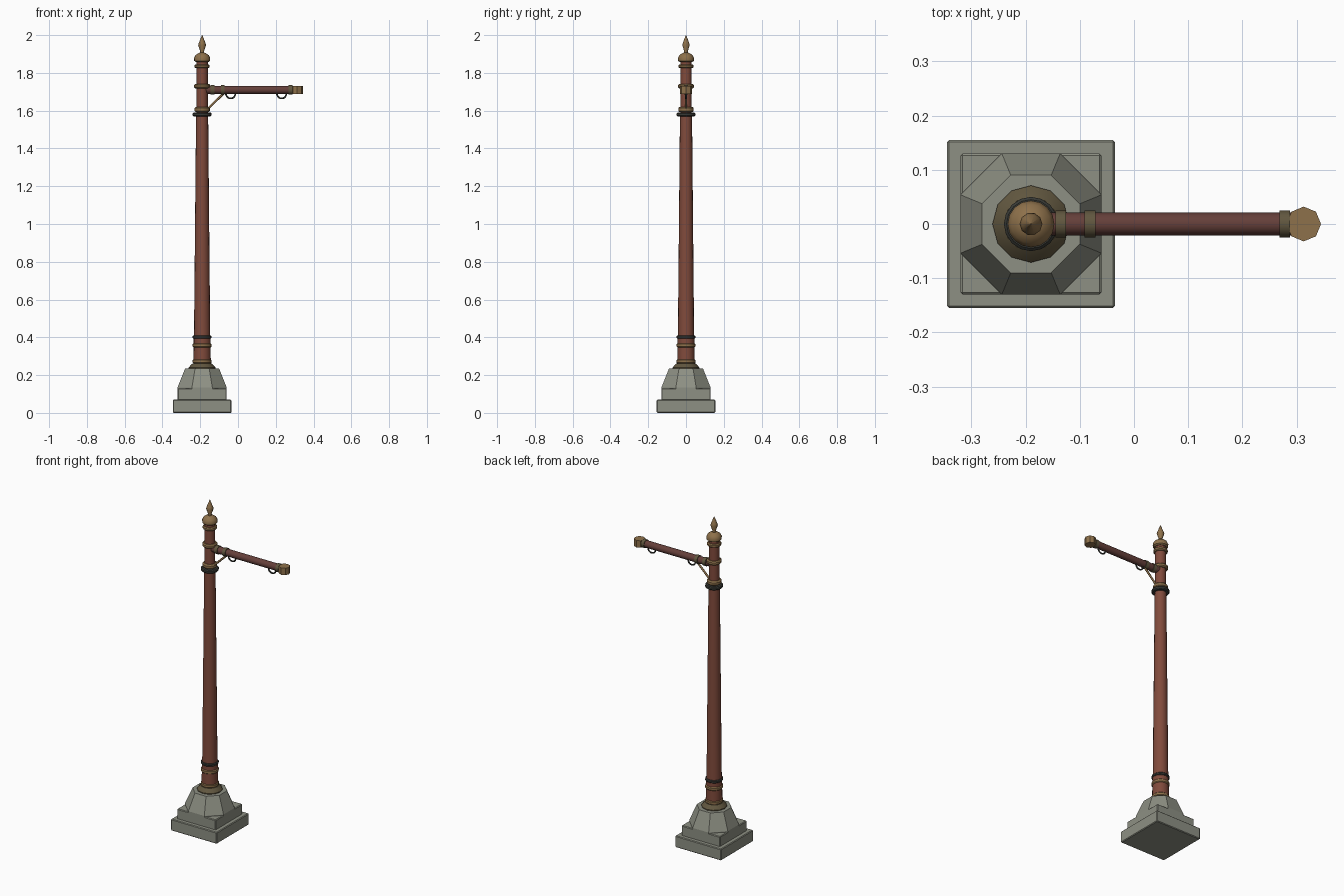
import bpy, bmesh, math
from mathutils import Vector

cube = bpy.data.objects.get("Cube")
if cube:
    bpy.data.objects.remove(cube, do_unlink=True)

POLE_X = -0.19
ARM_Z = 1.71


def material(name, rgb):
    m = bpy.data.materials.new(name)
    m.use_nodes = True
    m.diffuse_color = (*rgb, 1)
    m.node_tree.nodes["Principled BSDF"].inputs["Base Color"].default_value = (*rgb, 1)
    return m


stone = material("grey stone", (0.27, 0.28, 0.23))
red = material("red paint", (0.22, 0.07, 0.045))
dark_red = material("dark red paint", (0.13, 0.05, 0.042))
bronze = material("bronze", (0.27, 0.165, 0.07))
dull_bronze = material("dull bronze", (0.12, 0.095, 0.05))
iron = material("dark iron", (0.04, 0.042, 0.036))


def finish(bm, name, mat, smooth=True):
    bmesh.ops.recalc_face_normals(bm, faces=bm.faces)
    me = bpy.data.meshes.new(name)
    bm.to_mesh(me)
    bm.free()
    me.materials.append(mat)
    ob = bpy.data.objects.new(name, me)
    bpy.context.collection.objects.link(ob)
    if smooth:
        bpy.ops.object.select_all(action="DESELECT")
        ob.select_set(True)
        bpy.context.view_layer.objects.active = ob
        bpy.ops.object.shade_smooth_by_angle(angle=math.radians(35))
    return ob


def lathe(name, profile, mat, sides=16, turn=0.0, origin=(POLE_X, 0, 0), axis="Z", smooth=True):
    """Closed solid turned from (radius, height) points."""
    bm = bmesh.new()
    rings = []
    for r, h in profile:
        ring = []
        for i in range(sides):
            a = turn + math.tau * i / sides
            u, v = r * math.cos(a), r * math.sin(a)
            p = (u, v, h) if axis == "Z" else (h, u, v)
            ring.append(bm.verts.new(Vector(p) + Vector(origin)))
        rings.append(ring)
    for low, high in zip(rings, rings[1:]):
        for i in range(sides):
            j = (i + 1) % sides
            bm.faces.new((low[i], low[j], high[j], high[i]))
    bm.faces.new(rings[0])
    bm.faces.new(rings[-1])
    return finish(bm, name, mat, smooth)


def block(name, half, z0, z1, mat):
    bm = bmesh.new()
    bmesh.ops.create_cube(bm, size=1)
    for v in bm.verts:
        v.co = (POLE_X + v.co.x * 2 * half, v.co.y * 2 * half, z0 + (v.co.z + 0.5) * (z1 - z0))
    bmesh.ops.bevel(bm, geom=bm.edges[:], offset=0.004, segments=1, affect="EDGES")
    return finish(bm, name, mat, False)


def band(name, r, z0, z1, mat):
    """Ring with chamfered edges around the pole."""
    c = (z1 - z0) * 0.25
    return lathe(name, [(r - c, z0), (r, z0 + c), (r, z1 - c), (r - c, z1)], mat)


# Stone footing
block("plinth", 0.155, 0, 0.07, stone)
block("plinth_step", 0.13, 0.066, 0.13, stone)
k = 1 / math.cos(math.pi / 8)
lathe("stone_pedestal", [(0.13 * k, 0.125), (0.13 * k, 0.135), (0.09 * k, 0.235)],
      stone, 8, math.pi / 8, smooth=False)

# Pole
lathe("foot_flange", [(0.071, 0.233), (0.071, 0.24), (0.06, 0.253), (0.05, 0.262)], dull_bronze, 12)
lathe("lower_shaft", [(0.046, 0.25), (0.045, 0.40)], red)
lathe("main_shaft", [(0.043, 0.40), (0.032, 1.58)], red)
lathe("upper_shaft", [(0.030, 1.58), (0.030, 1.87)], red)

# Rings on the pole
band("foot_band", 0.050, 0.26, 0.285, bronze)
band("lower_band", 0.050, 0.345, 0.37, bronze)
band("lower_ring", 0.050, 0.393, 0.41, iron)
band("upper_ring", 0.050, 1.57, 1.59, iron)
band("brace_band", 0.041, 1.592, 1.62, bronze)
band("arm_band", 0.042, 1.718, 1.742, bronze)
band("neck_band", 0.040, 1.825, 1.845, bronze)

# Cap and spear finial
lathe("cap", [(0.034, 1.858), (0.042, 1.864), (0.043, 1.878), (0.036, 1.893),
              (0.022, 1.903), (0.012, 1.907)], bronze)
lathe("finial", [(0.012, 1.9), (0.010, 1.915), (0.021, 1.947), (0.017, 1.96), (0.001, 2.0)], bronze, 10)

# Side arm
arm = (0, 0, ARM_Z)
lathe("arm", [(0.021, -0.19), (0.021, 0.30)], dark_red, 16, origin=arm, axis="X")
for name, x in (("arm_root_collar", -0.135), ("arm_brace_collar", -0.081), ("arm_end_collar", 0.278)):
    lathe(name, [(0.025, x - 0.01), (0.025, x + 0.01)], dull_bronze, 16, origin=arm, axis="X")
lathe("arm_end_cap", [(0.032, -0.021), (0.032, 0.021)], bronze, 8,
      origin=(0.313, 0, ARM_Z), smooth=False)


def rod(name, points, radius, mat, cyclic=False):
    cu = bpy.data.curves.new(name, "CURVE")
    cu.dimensions = "3D"
    cu.bevel_depth = radius
    cu.bevel_resolution = 2
    cu.use_fill_caps = True
    sp = cu.splines.new("POLY")
    sp.points.add(len(points) - 1)
    for p, co in zip(sp.points, points):
        p.co = (*co, 1)
    sp.use_cyclic_u = cyclic
    cu.materials.append(mat)
    ob = bpy.data.objects.new(name, cu)
    bpy.context.collection.objects.link(ob)
    return ob


# Diagonal brace and hanging rings
rod("brace", [(-0.165, 0, 1.605), (-0.07, 0, 1.697)], 0.006, bronze)
for name, x in (("inner_hanger", -0.039), ("outer_hanger", 0.231)):
    ring = [(x + 0.025 * math.cos(math.tau * i / 20), 0,
             ARM_Z - 0.02 + 0.025 * math.sin(math.tau * i / 20)) for i in range(20)]
    rod(name, ring, 0.0045, iron, True)
